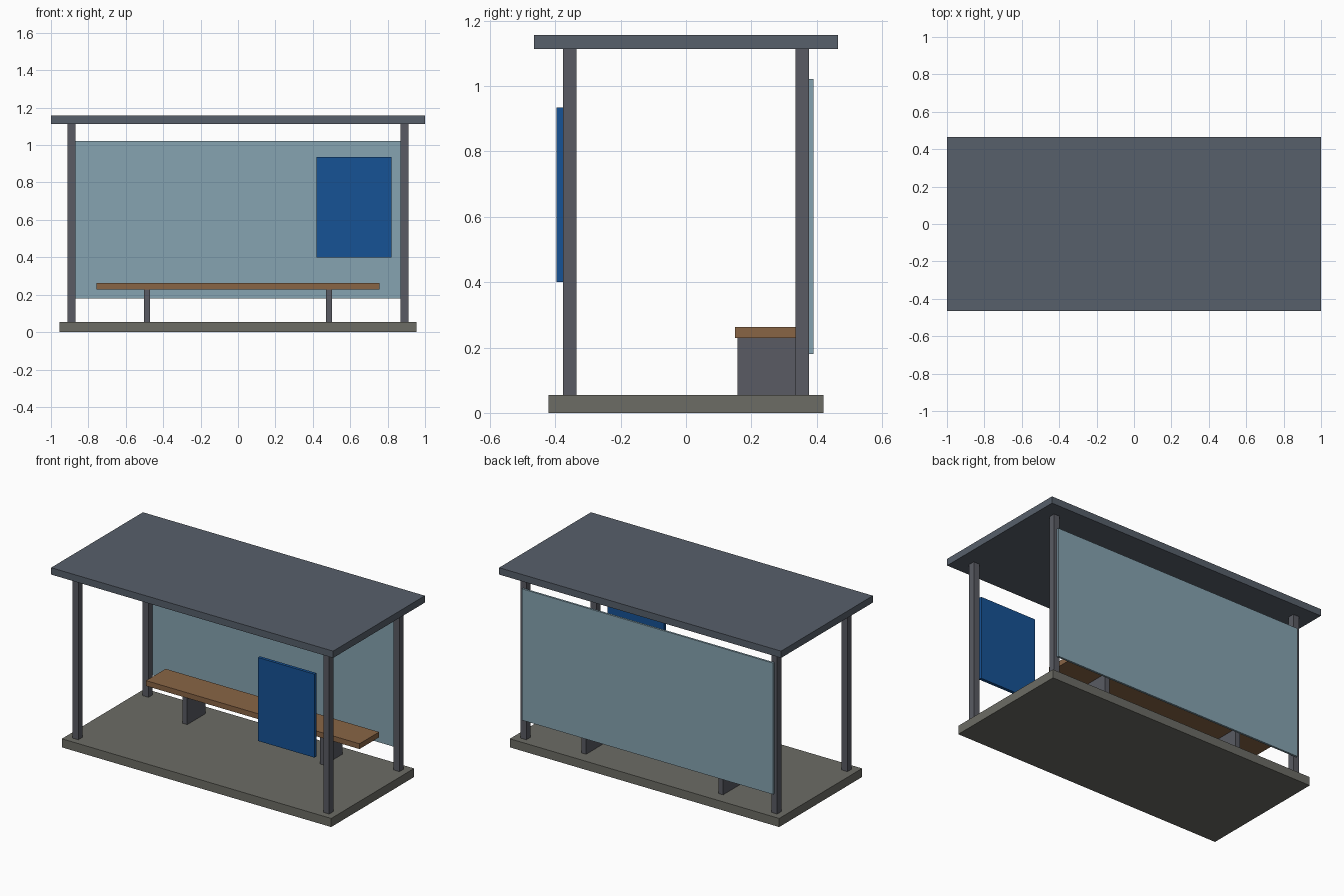
import bpy

if "Cube" in bpy.data.objects:
    bpy.data.objects.remove(bpy.data.objects["Cube"])


def material(name, rgb):
    m = bpy.data.materials.new(name)
    m.diffuse_color = (*rgb, 1)
    m.use_nodes = True
    m.node_tree.nodes["Principled BSDF"].inputs["Base Color"].default_value = m.diffuse_color
    return m


steel = material("dark_steel", (0.10, 0.105, 0.125))
slate = material("roof_slate", (0.095, 0.115, 0.145))
concrete = material("concrete", (0.15, 0.15, 0.13))
glass = material("tinted_glass", (0.24, 0.37, 0.44))
wood = material("wood", (0.25, 0.13, 0.06))
blue = material("panel_blue", (0.008, 0.085, 0.30))


def box(name, x, y, z, mat):
    """Box from (min, max) extents on each axis."""
    ext = (x, y, z)
    bpy.ops.mesh.primitive_cube_add(size=1, location=[(a + b) / 2 for a, b in ext])
    ob = bpy.context.object
    ob.name = name
    ob.scale = [b - a for a, b in ext]
    bpy.ops.object.transform_apply(location=False, rotation=False, scale=True)
    ob.data.materials.append(mat)
    return ob


# Floor slab and flat roof
box("floor_slab", (-0.955, 0.955), (-0.42, 0.42), (0, 0.055), concrete)
box("roof", (-1, 1), (-0.465, 0.465), (1.113, 1.157), slate)

# Four corner posts
for sx, side in ((-1, "left"), (1, "right")):
    for sy, end in ((-1, "front"), (1, "back")):
        cx, cy = sx * 0.89, sy * 0.356
        box(f"{end}_{side}_post", (cx - 0.021, cx + 0.021),
            (cy - 0.021, cy + 0.021), (0.055, 1.113), steel)

# Glass back wall fixed behind the rear posts
box("back_glass", (-0.89, 0.89), (0.377, 0.39), (0.18, 1.022), glass)

# Bench seat on two slab legs
box("bench_seat", (-0.757, 0.757), (0.15, 0.348), (0.229, 0.263), wood)
for sx, side in ((-1, "left"), (1, "right")):
    cx = sx * 0.486
    box(f"bench_{side}_leg", (cx - 0.016, cx + 0.016), (0.157, 0.341), (0.055, 0.229), steel)

# Information panel at the front right
box("information_panel", (0.42, 0.82), (-0.397, -0.377), (0.40, 0.935), blue)
